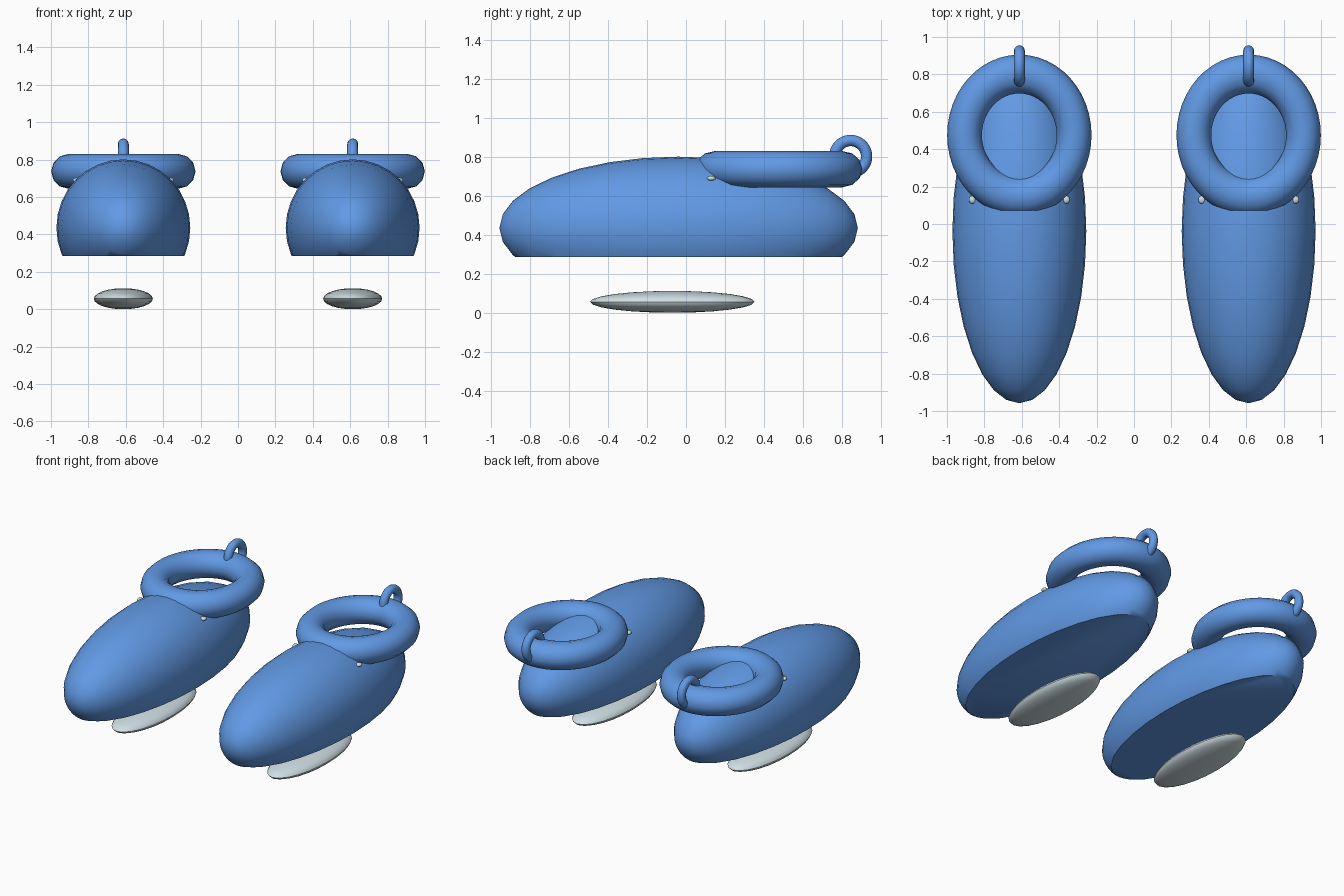
import bpy, bmesh, math
from mathutils import Matrix, Vector

cube = bpy.data.objects.get("Cube")
if cube:
    bpy.data.objects.remove(cube)


def material(name, rgb):
    m = bpy.data.materials.new(name)
    m.use_nodes = True
    m.diffuse_color = (*rgb, 1)
    m.node_tree.nodes["Principled BSDF"].inputs["Base Color"].default_value = (*rgb, 1)
    return m


blue = material("slipper blue", (0.12, 0.32, 0.78))
pale = material("pale grey", (0.62, 0.73, 0.77))


def finish(name, mat):
    ob = bpy.context.object
    ob.name = name
    ob.data.materials.append(mat)
    bpy.ops.object.transform_apply(location=False, rotation=True, scale=True)
    bpy.ops.object.shade_smooth_by_angle(angle=math.radians(40))
    return ob


def ellipsoid(name, loc, radii, mat, segments=32, rings=16, along_y=False, floor=None):
    bpy.ops.mesh.primitive_uv_sphere_add(segments=segments, ring_count=rings, radius=1, location=loc)
    me = bpy.context.object.data
    bm = bmesh.new()
    bm.from_mesh(me)
    if along_y:
        bm.transform(Matrix.Rotation(math.pi / 2, 4, 'X'))
    bm.transform(Matrix.Diagonal((*radii, 1)))
    # Slice off everything under the floor height and cap it
    if floor is not None:
        cut = bmesh.ops.bisect_plane(bm, geom=bm.verts[:] + bm.edges[:] + bm.faces[:],
                                     plane_co=Vector((0, 0, floor - loc[2])),
                                     plane_no=(0, 0, 1), clear_inner=True)
        edges = [g for g in cut["geom_cut"] if isinstance(g, bmesh.types.BMEdge)]
        bmesh.ops.contextual_create(bm, geom=edges)
        bmesh.ops.recalc_face_normals(bm, faces=bm.faces[:])
    bm.to_mesh(me)
    bm.free()
    return finish(name, mat)


def ring(name, loc, major, minor, mat, scale=(1, 1, 1), rot=(0, 0, 0)):
    bpy.ops.mesh.primitive_torus_add(major_radius=major, minor_radius=minor, major_segments=48,
                                     minor_segments=12, location=loc, rotation=rot)
    bpy.context.object.scale = scale
    return finish(name, mat)


for side, sx in (("left", 1), ("right", -1)):
    x = 0.613 * sx
    # Foot shell with flat underside
    ellipsoid(side + "_shell", (x, -0.038, 0.435), (0.358, 0.92, 0.366), blue,
              along_y=True, floor=0.285)
    # Separate sole pad
    ellipsoid(side + "_sole_pad", (x, -0.07, 0.056), (0.158, 0.422, 0.056), pale, 24, 12)
    # Ankle collar and pull loop at the heel
    ring(side + "_collar", (x, 0.475, 0.737), 0.293, 0.093, blue, scale=(1, 1.115, 1))
    ring(side + "_pull_loop", (x, 0.845, 0.802), 0.082, 0.029, blue, rot=(0, math.pi / 2, 0))
    # Small studs where the collar meets the shell
    for name, dx in (("outer", 0.25), ("inner", -0.25)):
        ellipsoid(side + "_" + name + "_stud", (x + dx * sx, 0.13, 0.69),
                  (0.02, 0.022, 0.013), pale, 16, 8)
